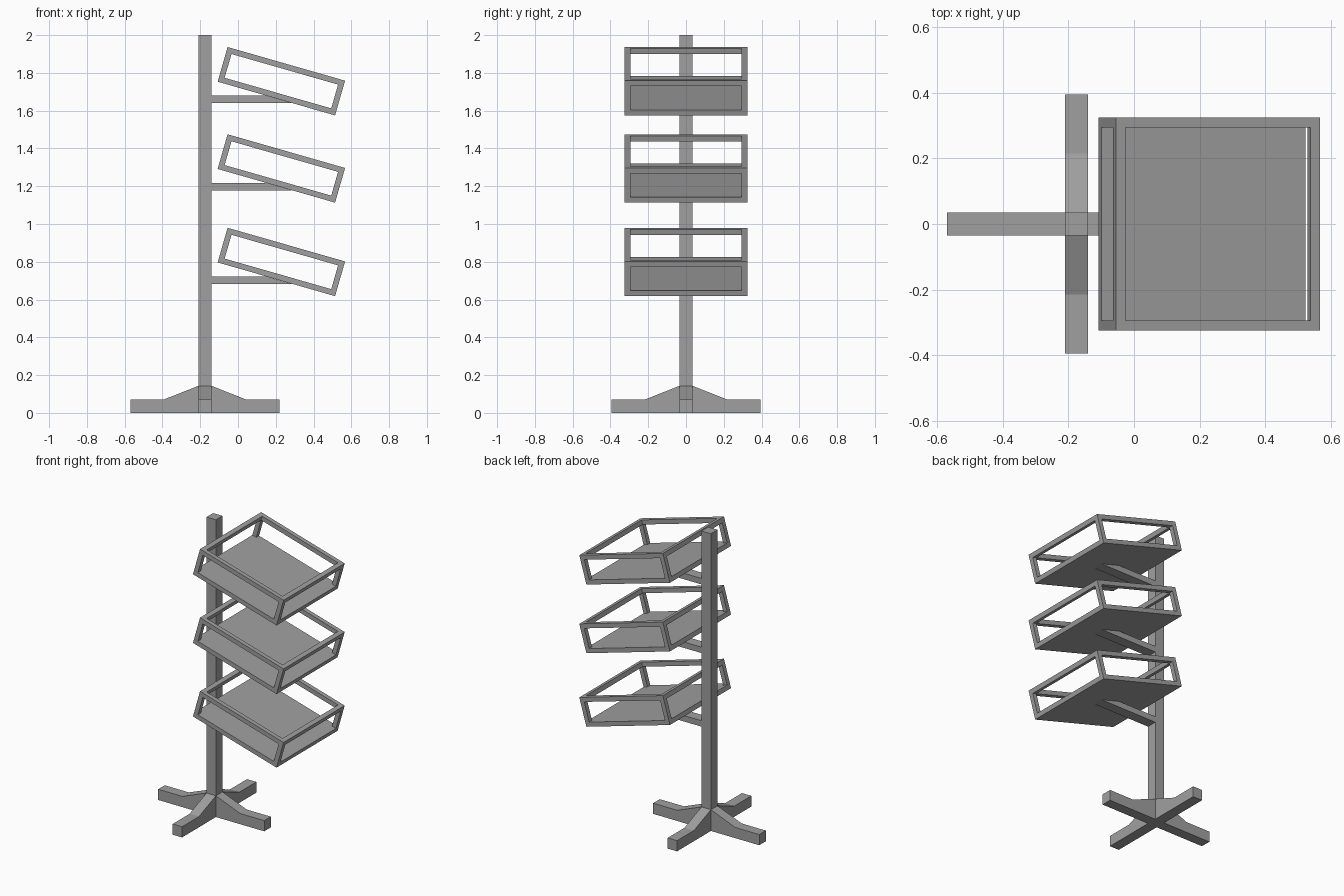
import bpy, bmesh, math
from mathutils import Matrix, Vector

if "Cube" in bpy.data.objects:
    bpy.data.objects.remove(bpy.data.objects["Cube"])

grey = bpy.data.materials.new("painted grey metal")
grey.diffuse_color = (0.35, 0.35, 0.35, 1)
grey.use_nodes = True
grey.node_tree.nodes["Principled BSDF"].inputs["Base Color"].default_value = grey.diffuse_color

POST_X, HALF = -0.175, 0.035          # post centre and half thickness


def finish(name, bm, matrix=Matrix()):
    bmesh.ops.recalc_face_normals(bm, faces=bm.faces)
    mesh = bpy.data.meshes.new(name)
    bm.to_mesh(mesh)
    bm.free()
    mesh.transform(matrix)
    mesh.materials.append(grey)
    ob = bpy.data.objects.new(name, mesh)
    bpy.context.collection.objects.link(ob)
    return ob


def extrude_profile(name, pts, half, matrix=Matrix()):
    """Extrude an XZ outline along y, from -half to +half."""
    bm = bmesh.new()
    face = bm.faces.new([bm.verts.new((x, -half, z)) for x, z in pts])
    new = bmesh.ops.extrude_face_region(bm, geom=[face])["geom"]
    bmesh.ops.translate(bm, vec=(0, 2 * half, 0),
                        verts=[v for v in new if isinstance(v, bmesh.types.BMVert)])
    return finish(name, bm, matrix)


def open_tray(name, matrix, length, width, height, t):
    """Box frame with a solid floor: fill cells of a 3x3x3 grid, keep the outer skin."""
    cuts = []
    for lo, hi in ((-length / 2, length / 2), (-width / 2, width / 2),
                   (-height / 2, height / 2)):
        cuts.append((lo, lo + t, hi - t, hi))

    def solid(c):
        if min(c) < 0 or max(c) > 2:
            return False
        return c[2] == 0 or sum(i != 1 for i in c) >= 2

    bm = bmesh.new()
    cells = [(i, j, k) for i in range(3) for j in range(3) for k in range(3)]
    for c in filter(solid, cells):
        for axis in range(3):
            for side in (0, 1):
                n = list(c)
                n[axis] += 2 * side - 1
                if solid(n):
                    continue
                a, b = (axis + 1) % 3, (axis + 2) % 3
                vs = []
                for da, db in ((0, 0), (1, 0), (1, 1), (0, 1)):
                    p = list(c)
                    p[axis] += side
                    p[a] += da
                    p[b] += db
                    vs.append(bm.verts.new([cuts[q][p[q]] for q in range(3)]))
                bm.faces.new(vs if side else vs[::-1])
    bmesh.ops.remove_doubles(bm, verts=bm.verts, dist=1e-5)
    return finish(name, bm, matrix)


# Upright post
extrude_profile("post", [(POST_X - HALF, 0), (POST_X + HALF, 0),
                         (POST_X + HALF, 2), (POST_X - HALF, 2)], HALF)

# Four feet with sloping braces
foot = [(HALF, 0), (0.395, 0), (0.395, 0.072), (0.215, 0.072), (HALF, 0.143)]
for i in range(4):
    m = Matrix.Translation((POST_X, 0, 0)) @ Matrix.Rotation(i * math.pi / 2, 4, 'Z')
    extrude_profile(f"foot_{i + 1}", foot, HALF, m)

# Three tilted trays, each on an arm cut to the slope of its floor
for i, z in enumerate((1.756, 1.294, 0.799)):
    m = Matrix.Translation((0.2295, 0, z)) @ Matrix.Rotation(math.radians(16), 4, 'Y')
    open_tray(f"tray_{i + 1}", m, 0.647, 0.65, 0.191, 0.03)
    low, high = z - 0.116, z - 0.076
    extrude_profile(f"arm_{i + 1}", [(POST_X + HALF, low), (0.286, low),
                                     (0.147, high), (POST_X + HALF, high)], HALF)
